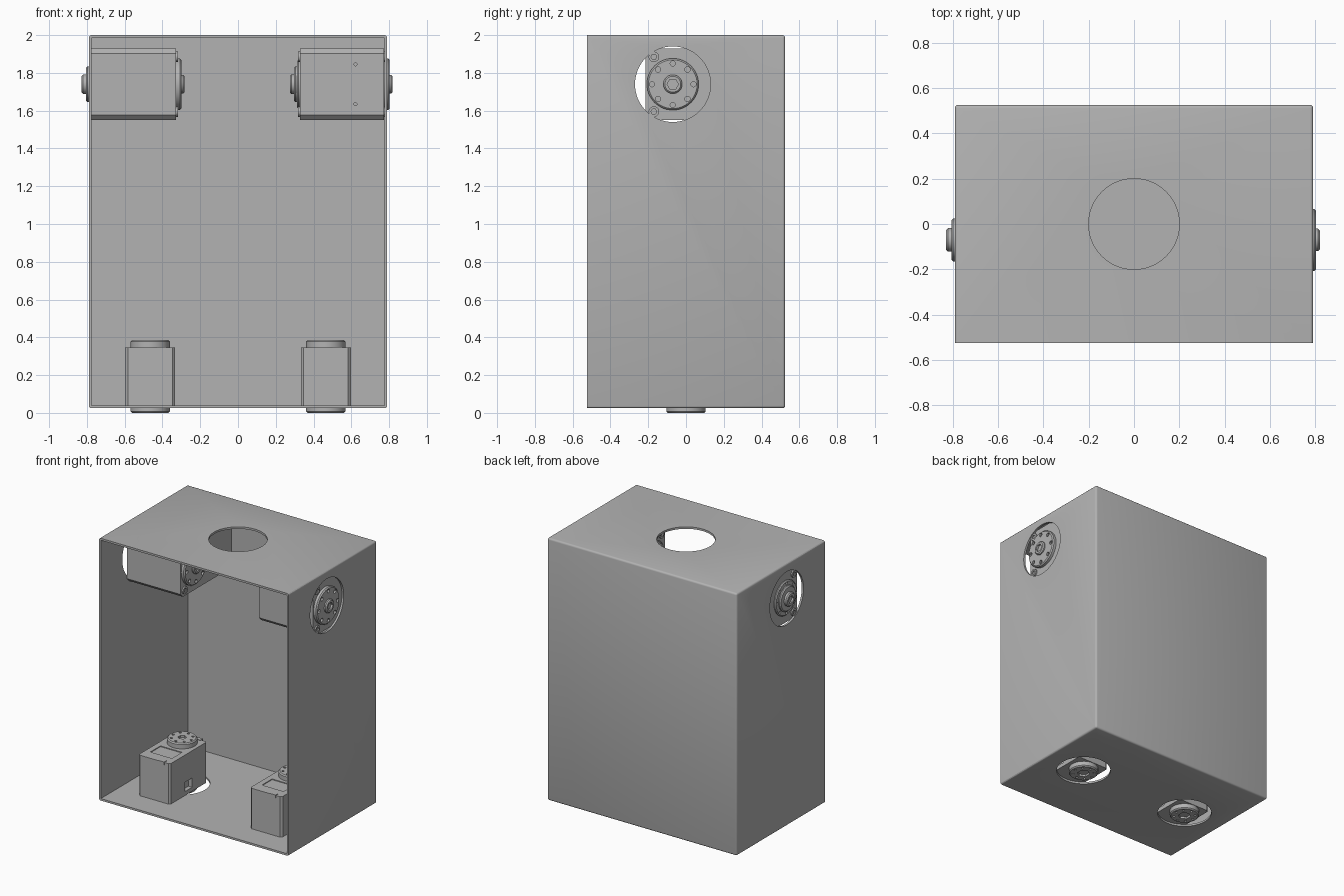
import bpy, bmesh
from math import pi, cos, sin
from mathutils import Matrix, Vector

cube = bpy.data.objects.get("Cube")
if cube:
    bpy.data.objects.remove(cube, do_unlink=True)

GREY = (0.45, 0.45, 0.45, 1)
grey = bpy.data.materials.new("grey")
grey.use_nodes = True
grey.diffuse_color = GREY
grey.node_tree.nodes["Principled BSDF"].inputs["Base Color"].default_value = GREY


def add_box(bm, lo, hi):
    lo, hi = Vector(lo), Vector(hi)
    mat = Matrix.Translation((lo + hi) / 2) @ Matrix.Diagonal((*(hi - lo), 1))
    return bmesh.ops.create_cube(bm, size=1, matrix=mat)["verts"]


def add_cyl(bm, r, depth, centre, axis="Z", segments=48, r2=None):
    turn = {"X": Matrix.Rotation(pi / 2, 4, "Y"),
            "Y": Matrix.Rotation(pi / 2, 4, "X"), "Z": Matrix()}[axis]
    bmesh.ops.create_cone(bm, cap_ends=True, segments=segments, radius1=r,
                          radius2=r if r2 is None else r2, depth=depth,
                          matrix=Matrix.Translation(centre) @ turn)


def make(name, bm, matrix=None):
    mesh = bpy.data.meshes.new(name)
    bm.to_mesh(mesh)
    bm.free()
    mesh.materials.append(grey)
    ob = bpy.data.objects.new(name, mesh)
    bpy.context.collection.objects.link(ob)
    if matrix:
        ob.matrix_world = matrix
    return ob


def select(ob):
    bpy.ops.object.select_all(action="DESELECT")
    ob.select_set(True)
    bpy.context.view_layer.objects.active = ob


def cut(ob, bm):
    """Subtract non-overlapping cutter solids from an object."""
    cutter = make("cutter", bm, ob.matrix_world.copy())
    cutter.hide_render = True
    bpy.context.view_layer.update()
    mod = ob.modifiers.new("cut", "BOOLEAN")
    mod.operation, mod.solver, mod.object = "DIFFERENCE", "EXACT", cutter
    select(ob)
    bpy.ops.object.modifier_apply(modifier=mod.name)
    bpy.data.objects.remove(cutter, do_unlink=True)


def smooth(ob):
    select(ob)
    bpy.ops.object.shade_smooth_by_angle(angle=pi / 6)


# Sheet-metal housing: rounded box, hollow and open at the front
W, D, BOTTOM, TOP, T = 0.79, 0.525, 0.025, 2.0, 0.015
bm = bmesh.new()
add_box(bm, (-W, -D, BOTTOM), (W, D, TOP))
edges = [e for e in bm.edges if not all(v.co.y < 0 for v in e.verts)]
bmesh.ops.bevel(bm, geom=edges, offset=0.014, segments=3, profile=0.5, affect="EDGES")
housing = make("housing", bm)
bm = bmesh.new()
add_box(bm, (T - W, -D - 0.1, BOTTOM + T), (W - T, D - T, TOP - T))
cut(housing, bm)

# Round openings in the top, sides and floor
SHOULDER_Y, SHOULDER_Z, HIP_X = -0.07, 1.74, 0.465
bm = bmesh.new()
add_cyl(bm, 0.2, 0.1, (0, 0, TOP), segments=64)
for s in (-1, 1):
    add_cyl(bm, 0.2, 0.1, (s * W, SHOULDER_Y, SHOULDER_Z), "X", 64)
    add_cyl(bm, 0.19, 0.1, (s * HIP_X, 0, BOTTOM), segments=64)
cut(housing, bm)
smooth(housing)


def chamfered_case(name, width, y0, y1, depth, chamfer, matrix):
    """Motor case with its edges along the shaft chamfered."""
    bm = bmesh.new()
    add_box(bm, (-width / 2, y0, 0), (width / 2, y1, depth))
    edges = [e for e in bm.edges if abs(e.verts[0].co.z - e.verts[1].co.z) > depth / 2]
    bmesh.ops.bevel(bm, geom=edges, offset=chamfer, segments=1, affect="EDGES")
    return make(name, bm, matrix)


def stack(name, steps, z, direction, matrix, bolt_ring, bolt_r, bore):
    """Stepped disc from (radius, height) steps, with a bolt circle and bore."""
    bm = bmesh.new()
    base, top = 0, steps[-1][1]
    ring = [Vector((0, 0, z))]
    for r, h in steps:
        lip = min(0.008, (h - base) / 2)
        ring += [Vector((r, 0, z + direction * base)),
                 Vector((r, 0, z + direction * (h - lip))),
                 Vector((r - lip, 0, z + direction * h))]
        base = h
    ring.append(Vector((0, 0, z + direction * top)))
    verts = [bm.verts.new(p) for p in ring]
    profile = [bm.edges.new(pair) for pair in zip(verts, verts[1:])]
    bmesh.ops.spin(bm, geom=verts + profile, cent=(0, 0, 0), axis=(0, 0, 1),
                   angle=2 * pi, steps=48, use_merge=True)
    bmesh.ops.remove_doubles(bm, verts=bm.verts, dist=1e-5)
    bmesh.ops.recalc_face_normals(bm, faces=bm.faces)
    ob = make(name, bm, matrix)
    bm = bmesh.new()
    for i in range(8):
        a = i * pi / 4
        add_cyl(bm, bolt_r, 0.03, (bolt_ring * cos(a), bolt_ring * sin(a),
                                   z + direction * steps[0][1]), segments=12)
    add_cyl(bm, bore, 0.03, (0, 0, z + direction * top), segments=6)
    cut(ob, bm)
    smooth(ob)


def bosses(name, spots, r, z0, z1, matrix):
    bm = bmesh.new()
    for x, y in spots:
        add_cyl(bm, r, z1 - z0, (x, y, (z0 + z1) / 2), segments=20)
    ob = make(name, bm, matrix)
    bm = bmesh.new()
    for x, y in spots:
        for z in (z0, z1):
            add_cyl(bm, r * 0.55, 0.016, (x, y, z), segments=6)
    cut(ob, bm)
    smooth(ob)


# Shoulder motors: shaft along x, horn towards +x, case reaching backwards
for side, x0 in (("right", -0.775), ("left", 0.327)):
    m = Matrix.Translation((x0, SHOULDER_Y, SHOULDER_Z)) @ Matrix.Rotation(pi / 2, 4, "Y")
    depth = 0.447
    case = chamfered_case(side + "_shoulder_motor", 0.38, -0.145, 0.47, depth, 0.028, m)
    # Cable pocket in the rear and a pair of small screw holes in front
    bm = bmesh.new()
    add_box(bm, (-0.1, 0.45, 0.12), (0.1, 0.5, 0.3))
    if side == "left":
        for s in (-1, 1):
            add_cyl(bm, 0.008, 0.04, (s * 0.105, -0.145, 0.295), "Y", 12)
    cut(case, bm)
    spots = [(sx * 0.145, y) for sx in (-1, 1) for y in (-0.1, 0.42)]
    bosses(side + "_shoulder_screws", spots, 0.028, -0.01, depth + 0.01, m)
    stack(side + "_shoulder_horn", [(0.137, 0.028), (0.05, 0.045)], depth, 1, m,
          0.11, 0.014, 0.03)
    stack(side + "_shoulder_idler", [(0.13, 0.014), (0.095, 0.03), (0.052, 0.053)], 0, -1, m,
          0.112, 0.01, 0.03)

# Hip motors: shaft along z, horn on top, case reaching forwards
for side, x in (("right", -HIP_X), ("left", HIP_X)):
    m = Matrix.Translation((x, 0, 0.04))
    depth = 0.305
    case = chamfered_case(side + "_hip_motor", 0.264, -0.334, 0.107, depth, 0.014, m)
    # Cable sockets in both flanks, and a shallow step in the top
    bm = bmesh.new()
    for s in (-1, 1):
        add_box(bm, (s * 0.132 - 0.03, -0.155, 0.03), (s * 0.132 + 0.03, -0.07, 0.1))
    add_box(bm, (-0.09, -0.25, depth - 0.006), (0.09, -0.13, depth + 0.05))
    cut(case, bm)
    # Small latch tabs at both ends
    bm = bmesh.new()
    for y in (-0.337, 0.095):
        add_box(bm, (0.035, y, depth - 0.02), (0.085, y + 0.03, depth + 0.004))
    make(side + "_hip_tabs", bm, m)
    stack(side + "_hip_horn", [(0.104, 0.04)], depth, 1, m, 0.075, 0.009, 0.03)
    stack(side + "_hip_idler", [(0.104, 0.04)], 0, -1, m, 0.075, 0.009, 0.045)
